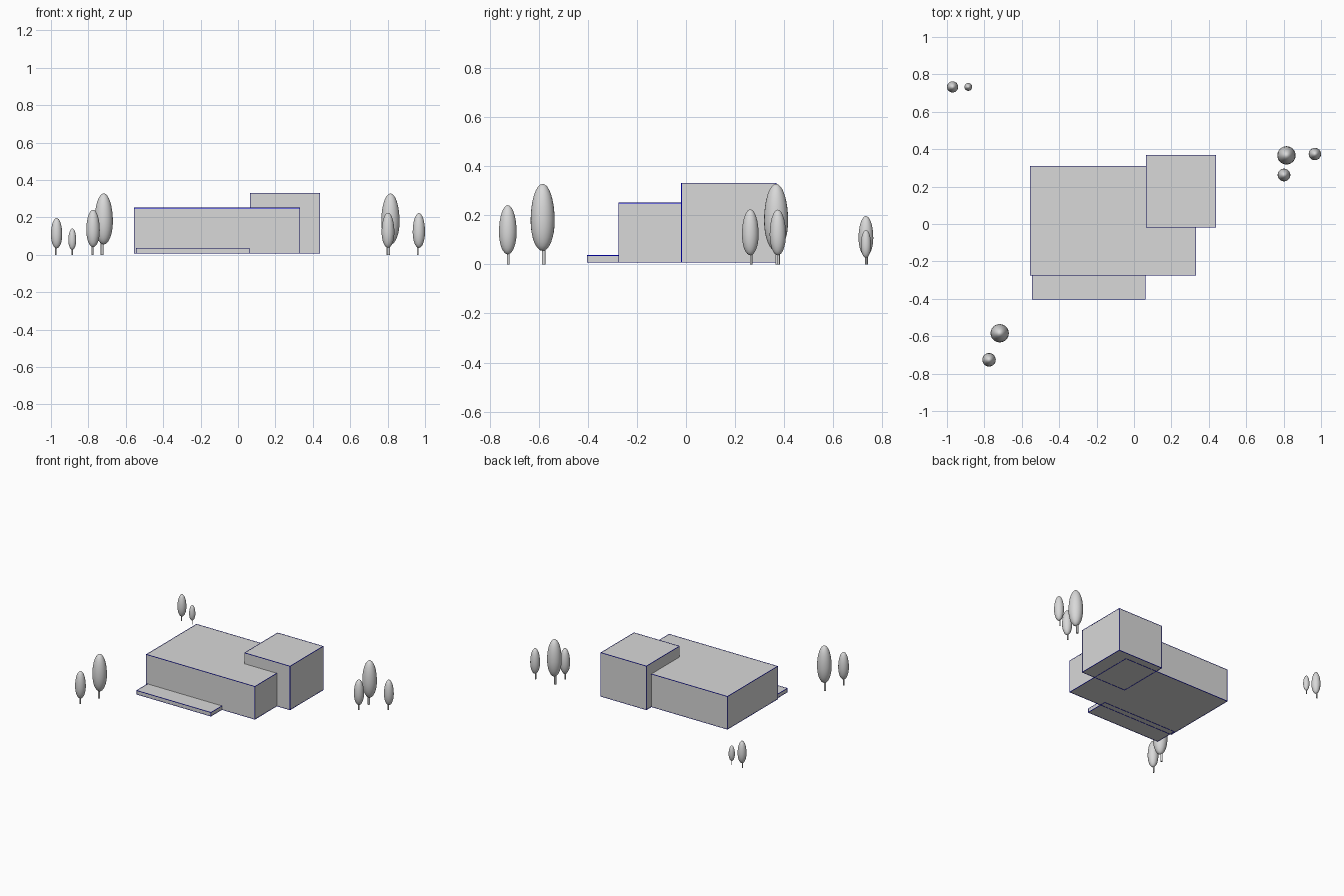
import bpy
import bmesh
from itertools import product
from mathutils import Matrix, Vector

if "Cube" in bpy.data.objects:
    bpy.data.objects.remove(bpy.data.objects["Cube"], do_unlink=True)


def make_material(name, rgb):
    mat = bpy.data.materials.new(name)
    mat.use_nodes = True
    mat.diffuse_color = (*rgb, 1)
    mat.node_tree.nodes["Principled BSDF"].inputs["Base Color"].default_value = (*rgb, 1)
    return mat


grey = make_material("light grey", (0.69, 0.69, 0.69))
blue = make_material("bright blue", (0.0, 0.0, 1.0))


def finish(name, bm, mat):
    mesh = bpy.data.meshes.new(name)
    bm.to_mesh(mesh)
    bm.free()
    mesh.materials.append(mat)
    obj = bpy.data.objects.new(name, mesh)
    bpy.context.collection.objects.link(obj)
    return obj


def add_box(bm, low, high):
    low, high = Vector(low), Vector(high)
    matrix = Matrix.Translation((low + high) / 2) @ Matrix.Diagonal((*(high - low), 1))
    bmesh.ops.create_cube(bm, size=1, matrix=matrix)


def building_block(name, low, high, line=0.0014):
    # Solid volume
    bm = bmesh.new()
    add_box(bm, low, high)
    finish(name, bm, grey)
    # Fine coloured lines along all twelve edges
    bm = bmesh.new()
    pad = Vector((line, line, line))
    corners = [low, high]
    for axis in range(3):
        for a, b in product((0, 1), repeat=2):
            start, end = Vector(low), Vector(high)
            for other, side in zip([i for i in range(3) if i != axis], (a, b)):
                start[other] = end[other] = corners[side][other]
            add_box(bm, start - pad, end + pad)
    finish(name + "_edge_lines", bm, blue)


def tree(number, x, y, radius, bottom, top, lean_x, lean_y):
    height = top - bottom
    # Egg-shaped crown, fuller below the middle
    bm = bmesh.new()
    bmesh.ops.create_uvsphere(bm, u_segments=24, v_segments=16, radius=1)
    middle = bottom + 0.45 * height
    for v in bm.verts:
        v.co.z = middle + v.co.z * height * (0.55 if v.co.z > 0 else 0.45)
        v.co.x = x + v.co.x * radius
        v.co.y = y + v.co.y * radius
    for f in bm.faces:
        f.smooth = True
    finish(f"tree_crown_{number}", bm, grey)
    # Trunk, slightly off the crown's axis
    bm = bmesh.new()
    depth = bottom + 0.2 * height
    thick = 0.15 * radius
    bmesh.ops.create_cone(bm, cap_ends=True, segments=12, radius1=thick, radius2=thick,
                          depth=depth,
                          matrix=Matrix.Translation((x + lean_x, y + lean_y, depth / 2)))
    for f in bm.faces:
        f.smooth = len(f.verts) == 4
    finish(f"tree_trunk_{number}", bm, grey)


# Building volumes
building_block("main_hall", (-0.554, -0.274, 0.009), (0.329, 0.309, 0.25))
building_block("tall_wing", (0.066, -0.018, 0.009), (0.436, 0.367, 0.33))
building_block("front_terrace", (-0.544, -0.402, 0.009), (0.061, -0.23, 0.036))

# Trees: x, y, radius, crown bottom, crown top, trunk offset
trees = [
    (-0.97, 0.733, 0.03, 0.034, 0.197, -0.005, 0.003),
    (-0.886, 0.733, 0.021, 0.027, 0.14, 0.0, 0.0),
    (-0.718, -0.584, 0.049, 0.055, 0.328, -0.009, 0.004),
    (-0.775, -0.726, 0.036, 0.041, 0.241, -0.004, 0.002),
    (0.815, 0.367, 0.049, 0.055, 0.328, -0.009, 0.004),
    (0.802, 0.262, 0.034, 0.037, 0.224, -0.004, 0.003),
    (0.967, 0.374, 0.033, 0.037, 0.223, -0.006, 0.003),
]
for number, values in enumerate(trees, 1):
    tree(number, *values)
